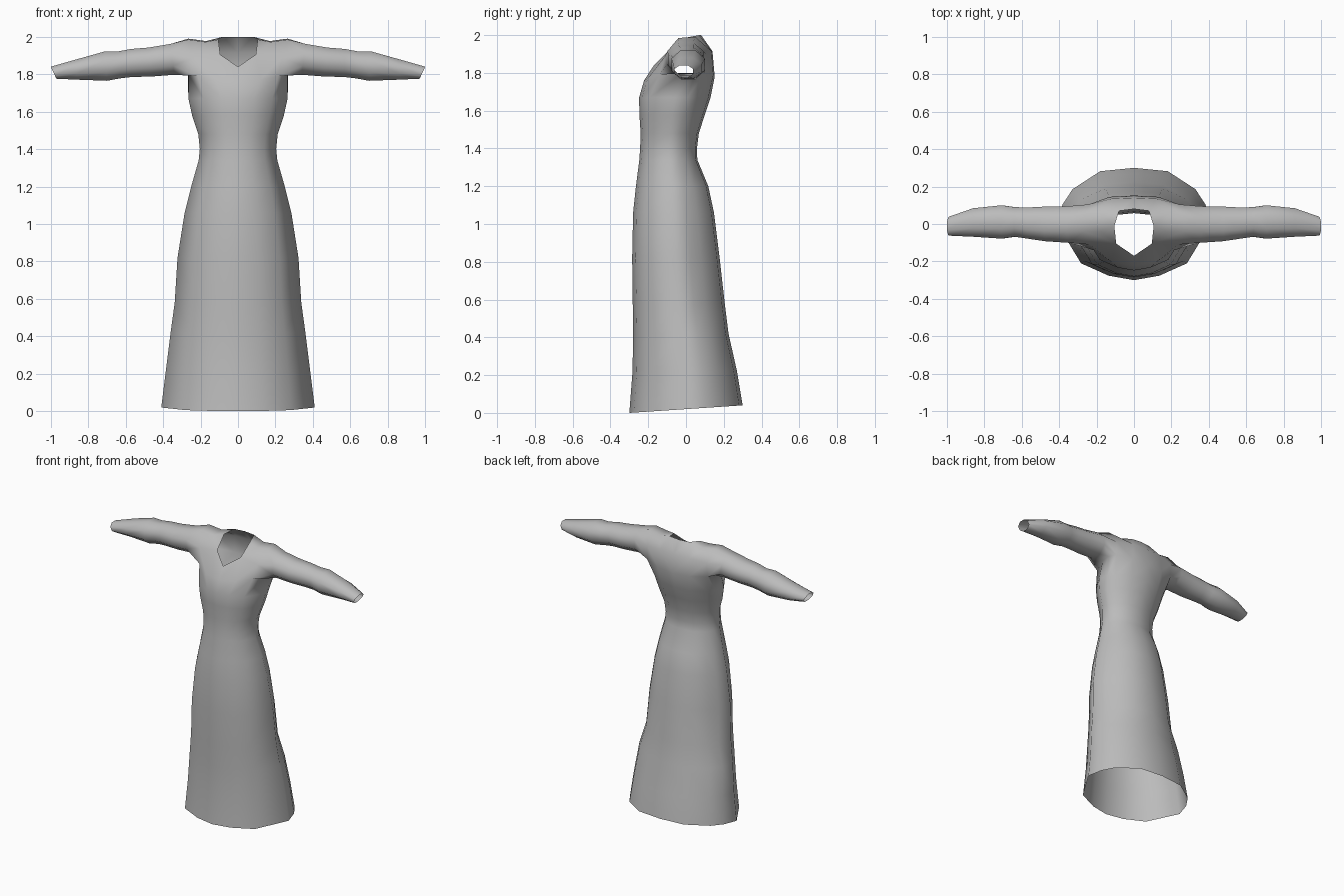
import bpy, bmesh, math

if "Cube" in bpy.data.objects:
    bpy.data.objects.remove(bpy.data.objects["Cube"])

cloth = bpy.data.materials.new("grey cloth")
cloth.diffuse_color = (0.5, 0.5, 0.5, 1)
cloth.use_nodes = True
cloth.node_tree.nodes["Principled BSDF"].inputs["Base Color"].default_value = cloth.diffuse_color

bm = bmesh.new()


def ring(points):
    return [bm.verts.new(p) for p in points]


def bridge(a, b, closed=False):
    n = len(a)
    for i in range(n if closed else n - 1):
        j = (i + 1) % n
        bm.faces.new((a[i], a[j], b[j], b[i]))


# Skirt and bodice: half cross-section from front centre to back centre
section = [(0, -1), (.33, -.92), (.69, -.7), (1, 0), (.93, .35), (.8, .62), (.44, .94), (0, 1)]
# height, half width, front y, back y, fullness of the rear corners
levels = [
    (.00, .41, -.30, .30, 1), (.22, .385, -.283, .27, 1), (.42, .36, -.28, .225, 1),
    (.58, .338, -.282, .205, .93), (.82, .323, -.285, .178, .93), (1.06, .285, -.28, .148, .94),
    (1.20, .25, -.265, .118, .95), (1.34, .21, -.247, .06, 1), (1.40, .204, -.243, .058, 1),
    (1.48, .212, -.24, .068, 1), (1.58, .245, -.247, .10, 1), (1.67, .265, -.248, .13, 1),
]
previous = None
for z, w, front, back, full in levels:
    mid, half = (front + back) / 2, (back - front) / 2
    pts = []
    for i, (u, v) in enumerate(section):
        k = full if i in (4, 5) else 1
        lift = .02 + .02 * v if z == 0 else 0      # hem rises at the back
        pts.append((u * w * k, mid + v * half * k, z + lift))
    current = ring(pts)
    if previous:
        bridge(previous, current)
    previous = current

# Chest line level with the armpits
T = ring([(0, -.222, 1.76), (.12, -.203, 1.77), (.215, -.14, 1.79), (.265, -.02, 1.80),
          (.268, .05, 1.80), (.245, .10, 1.80), (.13, .145, 1.79), (0, .152, 1.78)])
bridge(previous, T)

# Neckline, shoulder and upper back
N = ring([(0, -.17, 1.84), (.095, -.105, 1.905), (.105, -.01, 1.985), (.08, .07, 2.0), (0, .08, 2.0)])
S = ring([(.24, .105, 1.90), (.265, .05, 1.99), (.265, -.04, 1.985), (.235, -.11, 1.89)])
D = ring([(.17, .055, 1.977), (.175, -.04, 1.972)])   # dip between neck and shoulder
U = ring([(.12, .135, 1.915), (0, .14, 1.915)])
for face in [
    (T[0], T[1], N[1], N[0]), (T[1], T[2], S[3], N[1]),
    (N[1], S[3], S[2], D[1]), (N[1], D[1], N[2]),
    (N[2], D[1], D[0], N[3]), (D[1], S[2], S[1], D[0]),
    (U[0], D[0], S[1], S[0]), (U[0], N[3], D[0]),
    (T[6], U[0], S[0], T[5]), (T[7], U[1], U[0], T[6]), (U[1], N[4], N[3], U[0]),
]:
    bm.faces.new(face)

# Sleeve: octagonal rings running out to the open cuff
# x at top, x at bottom, front y, back y, bottom z, top z
sleeve = [
    (.36, .34, -.10, .095, 1.797, 1.962), (.48, .46, -.092, .093, 1.788, 1.942),
    (.57, .57, -.078, .088, 1.785, 1.935), (.64, .63, -.068, .09, 1.778, 1.922),
    (.71, .70, -.078, .10, 1.765, 1.922), (.86, .86, -.068, .084, 1.771, 1.88),
    (1.0, .97, -.062, .038, 1.776, 1.84),
]
previous = [T[2], T[3], T[4], T[5], S[0], S[1], S[2], S[3]]
r = 1 / math.cos(math.pi / 8)
for xt, xb, y0, y1, z0, z1 in sleeve:
    pts = []
    for k in range(8):
        a = math.radians(-157.5 + 45 * k)
        c, s = r * math.cos(a), r * math.sin(a)
        x = xb + (xt - xb) * (s + 1) / 2
        pts.append((x, (y0 + y1) / 2 + c * (y1 - y0) / 2, (z0 + z1) / 2 + s * (z1 - z0) / 2))
    current = ring(pts)
    bridge(previous, current, True)
    previous = current

# Mirror to the other side and weld the centre line
copy = bmesh.ops.duplicate(bm, geom=bm.verts[:] + bm.edges[:] + bm.faces[:])["geom"]
for v in copy:
    if isinstance(v, bmesh.types.BMVert):
        v.co.x = -v.co.x
bmesh.ops.remove_doubles(bm, verts=bm.verts[:], dist=1e-4)
bmesh.ops.recalc_face_normals(bm, faces=bm.faces[:])
bm.normal_update()
foremost = min(bm.faces, key=lambda f: f.calc_center_median().y)
if foremost.normal.y > 0:
    bmesh.ops.reverse_faces(bm, faces=bm.faces[:])
for f in bm.faces:
    f.smooth = True

mesh = bpy.data.meshes.new("dress")
bm.to_mesh(mesh)
bm.free()
mesh.materials.append(cloth)
dress = bpy.data.objects.new("dress", mesh)
bpy.context.collection.objects.link(dress)
